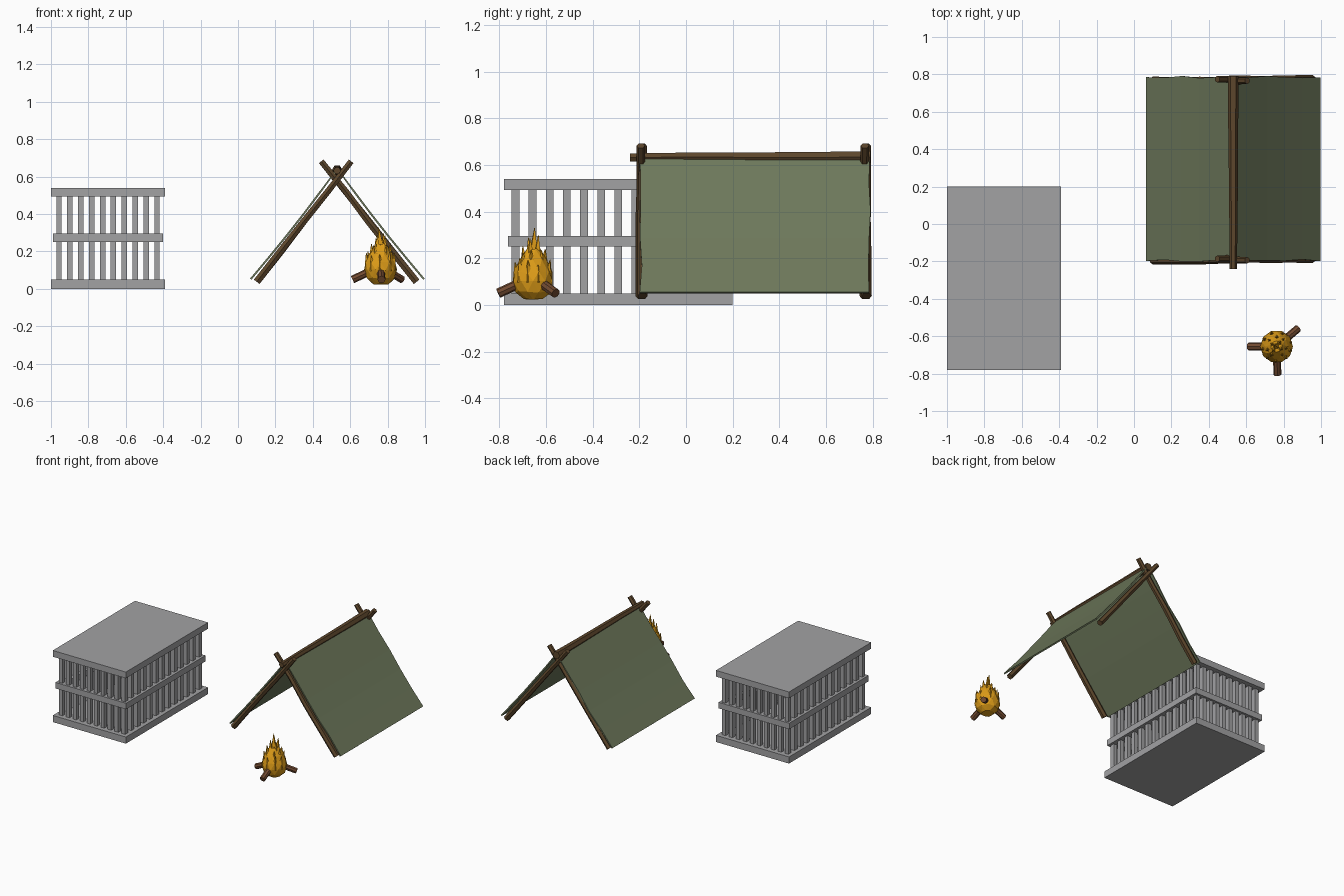
import bpy, bmesh, math, random
from mathutils import Vector

if "Cube" in bpy.data.objects:
    bpy.data.objects.remove(bpy.data.objects["Cube"])

random.seed(4)


def material(name, rgb):
    m = bpy.data.materials.new(name)
    m.diffuse_color = (*rgb, 1)
    m.use_nodes = True
    m.node_tree.nodes["Principled BSDF"].inputs["Base Color"].default_value = m.diffuse_color
    return m


GREY = material("cage grey", (0.36, 0.36, 0.37))
GREEN = material("canvas green", (0.155, 0.19, 0.105))
BARK = material("dark wood", (0.11, 0.062, 0.025))
LOG = material("log brown", (0.17, 0.07, 0.03))
FLAME = material("flame orange", (0.72, 0.33, 0.009))


def finish(bm, name, mat):
    bmesh.ops.recalc_face_normals(bm, faces=bm.faces)
    me = bpy.data.meshes.new(name)
    bm.to_mesh(me)
    bm.free()
    me.materials.append(mat)
    ob = bpy.data.objects.new(name, me)
    bpy.context.collection.objects.link(ob)
    return ob


def add_box(bm, lo, hi):
    vs = bmesh.ops.create_cube(bm, size=1)["verts"]
    for v in vs:
        v.co = Vector([l + (c + 0.5) * (h - l) for l, h, c in zip(lo, hi, v.co)])


def add_rod(bm, a, b, r1, r2, sides=6, rings=1, wobble=0.0):
    """Tapered rod from a to b, slightly crooked if wobble is set."""
    a, b = Vector(a), Vector(b)
    q = (b - a).to_track_quat('Z', 'Y')
    loops = []
    for i in range(rings + 1):
        t = i / rings
        c = a.lerp(b, t)
        if 0 < i < rings:
            c = c + Vector([random.uniform(-wobble, wobble) for _ in range(3)])
        r = r1 + (r2 - r1) * t
        loops.append([bm.verts.new(c + q @ Vector((r * math.cos(k * math.tau / sides),
                                                   r * math.sin(k * math.tau / sides), 0)))
                      for k in range(sides)])
    for l0, l1 in zip(loops, loops[1:]):
        for k in range(sides):
            n = (k + 1) % sides
            bm.faces.new((l0[k], l0[n], l1[n], l1[k]))
    bm.faces.new(loops[0][::-1])
    bm.faces.new(loops[-1])


# ---- Cage: floor, roof, middle band and bars ----
X0, X1, Y0, Y1 = -1.0, -0.39, -0.78, 0.20
for name, z0, z1 in (("cage_floor", 0.0, 0.05), ("cage_roof", 0.493, 0.54)):
    bm = bmesh.new()
    add_box(bm, (X0, Y0, z0), (X1, Y1, z1))
    finish(bm, name, GREY)

bm = bmesh.new()
bx0, bx1, by0, by1, w = X0 + 0.01, X1 - 0.01, Y0 + 0.017, Y1 - 0.017, 0.06
for lo, hi in (((bx0, by0), (bx1, by0 + w)), ((bx0, by1 - w), (bx1, by1)),
               ((bx0, by0 + w), (bx0 + w, by1 - w)), ((bx1 - w, by0 + w), (bx1, by1 - w))):
    add_box(bm, (*lo, 0.25), (*hi, 0.295))
finish(bm, "cage_middle_band", GREY)

bm = bmesh.new()
px0, px1, py0, py1 = X0 + 0.043, X1 - 0.043, Y0 + 0.049, Y1 - 0.049
spots = set()
for i in range(10):
    x = px0 + (px1 - px0) * i / 9
    spots |= {(round(x, 4), py0), (round(x, 4), py1)}
for j in range(1, 12):
    y = py0 + (py1 - py0) * j / 12
    spots |= {(px0, y), (px1, y)}
for x, y in sorted(spots):
    add_box(bm, (x - 0.0145, y - 0.0165, 0.045), (x + 0.0145, y + 0.0165, 0.50))
finish(bm, "cage_bars", GREY)

# ---- Tent: crossed poles, ridge pole, canvas ----
for end, y in (("front", -0.19), ("back", 0.77)):
    for side, xa, xb, dy in (("left", 0.10, 0.605, -0.004), ("right", 0.955, 0.445, 0.004)):
        bm = bmesh.new()
        add_rod(bm, (xa, y + dy, 0.038), (xb, y + dy, 0.682), 0.022, 0.018, 6, 4, 0.003)
        finish(bm, f"tent_{end}_{side}_pole", BARK)

bm = bmesh.new()
add_rod(bm, (0.53, -0.24, 0.632), (0.53, 0.79, 0.634), 0.02, 0.029, 6, 4, 0.002)
finish(bm, "tent_ridge_pole", BARK)

bm = bmesh.new()
profile = []
for i in range(-5, 6):
    t = abs(i) / 5
    sag = 0.006 * math.sin(math.pi * t)
    profile.append((0.531 + math.copysign(0.463 * t - sag, i) if i else 0.531,
                    0.642 - 0.59 * t - sag * 0.8))
rows = []
for j in range(7):
    y = -0.195 + 0.98 * j / 6
    edge = 0.006 if j in (0, 6) else 0
    rows.append([bm.verts.new((x, y + random.uniform(-edge, edge), z)) for x, z in profile])
for r0, r1 in zip(rows, rows[1:]):
    for k in range(len(profile) - 1):
        bm.faces.new((r0[k], r0[k + 1], r1[k + 1], r1[k]))
canvas = finish(bm, "tent_canvas", GREEN)
mod = canvas.modifiers.new("thickness", 'SOLIDIFY')
mod.thickness = 0.01
mod.offset = 0

# ---- Campfire: three logs, flame body and tongues ----
FX, FY = 0.762, -0.655
for n, deg in enumerate((180, 272, 40)):
    d = Vector((math.cos(math.radians(deg)), math.sin(math.radians(deg)), 0))
    c = Vector((FX, FY, 0))
    bm = bmesh.new()
    add_rod(bm, c + d * 0.15 + Vector((0, 0, 0.05)), c + d * 0.02 + Vector((0, 0, 0.11)),
            0.021, 0.021, 8)
    finish(bm, f"fire_log_{n + 1}", LOG)

bm = bmesh.new()
sides, rings = 10, []
for r, z in ((0.042, 0.028), (0.076, 0.055), (0.088, 0.10), (0.082, 0.14), (0.062, 0.19), (0.03, 0.24)):
    rings.append([bm.verts.new((FX + r * math.cos((k + 0.5 * (len(rings) % 2)) * math.tau / sides),
                                FY + r * math.sin((k + 0.5 * (len(rings) % 2)) * math.tau / sides),
                                z + random.uniform(-0.005, 0.005))) for k in range(sides)])
for i, (l0, l1) in enumerate(zip(rings, rings[1:])):
    for k in range(sides):
        n = (k + 1) % sides
        if i % 2 == 0:
            bm.faces.new((l0[k], l0[n], l1[k]))
            bm.faces.new((l0[n], l1[n], l1[k]))
        else:
            bm.faces.new((l0[k], l1[n], l1[k]))
            bm.faces.new((l0[k], l0[n], l1[n]))
bm.faces.new(rings[0][::-1])
bm.faces.new(rings[-1])
finish(bm, "flame_body", FLAME)

bm = bmesh.new()
# count, base radius, base height, tip radius, tip height, thickness
for count, rb, zb, rt, zt, th in ((9, 0.064, 0.10, 0.078, 0.195, 0.024),
                                  (7, 0.045, 0.15, 0.052, 0.245, 0.023),
                                  (4, 0.022, 0.20, 0.028, 0.29, 0.02),
                                  (1, 0.0, 0.20, 0.012, 0.33, 0.026)):
    for k in range(count):
        a = math.tau * (k + 0.4 * count) / count + random.uniform(-0.15, 0.15)
        u = Vector((math.cos(a), math.sin(a), 0))
        base = Vector((FX, FY, zb)) + u * rb
        tip = Vector((FX, FY, zt + (random.uniform(-0.025, 0.015) if count > 1 else 0))) + u * rt
        add_rod(bm, base, tip, th, 0.0015, 4)
finish(bm, "flame_tongues", FLAME)
